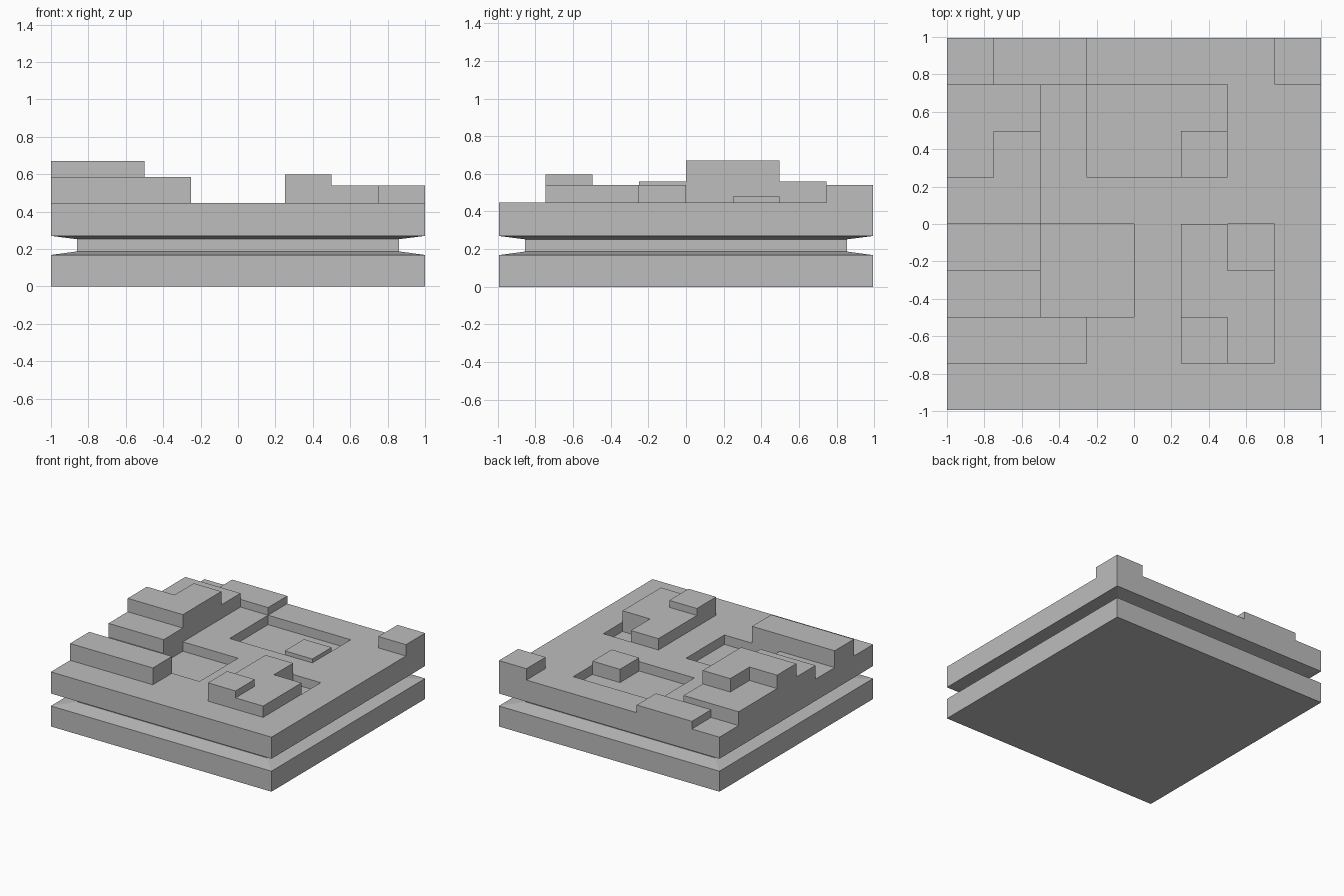
import bpy
import bmesh

if "Cube" in bpy.data.objects:
    bpy.data.objects.remove(bpy.data.objects["Cube"], do_unlink=True)

CELL = 0.25        # the deck is an 8 by 8 grid of cells
Y_SCALE = 0.995    # the plan is very slightly shallower than wide
DECK = 0.447
PIT_FLOOR = 0.37

grey = bpy.data.materials.new("plain grey")
grey.use_nodes = True
color = (0.51, 0.51, 0.51, 1)
grey.diffuse_color = color
grey.node_tree.nodes["Principled BSDF"].inputs["Base Color"].default_value = color


def finish(name, bm):
    bmesh.ops.recalc_face_normals(bm, faces=bm.faces)
    mesh = bpy.data.meshes.new(name)
    bm.to_mesh(mesh)
    bm.free()
    mesh.materials.append(grey)
    obj = bpy.data.objects.new(name, mesh)
    bpy.context.collection.objects.link(obj)


def block(name, outline, bottom, top):
    """Prism from a plan outline given in cells from the centre."""
    bm = bmesh.new()
    face = bm.faces.new([bm.verts.new((x * CELL, y * CELL * Y_SCALE, bottom))
                         for x, y in outline])
    new = bmesh.ops.extrude_face_region(bm, geom=[face], use_keep_orig=True)["geom"]
    bmesh.ops.translate(bm, vec=(0, 0, top - bottom),
                        verts=[v for v in new if isinstance(v, bmesh.types.BMVert)])
    finish(name, bm)


def rect(x0, x1, y0, y1):
    return [(x0, y0), (x1, y0), (x1, y1), (x0, y1)]


def sink(bm, x0, x1, y0, y1):
    """Push a rectangle of deck cells down to the pit floor."""
    def inside(face):
        c = face.calc_center_median() / CELL
        return x0 < c.x < x1 and y0 < c.y < y1 and face.normal.z > 0.9
    bm.normal_update()
    faces = [f for f in bm.faces if inside(f)]
    new = bmesh.ops.extrude_face_region(bm, geom=faces)["geom"]
    old = [f for f in faces if f.is_valid]
    if old:
        bmesh.ops.delete(bm, geom=old, context="FACES")
    for v in new:
        if isinstance(v, bmesh.types.BMVert):
            v.co.z = PIT_FLOOR


# Base: deck grid with its rim drawn down through a pinched waist
bm = bmesh.new()
bmesh.ops.create_grid(bm, x_segments=8, y_segments=8, size=1)
for v in bm.verts:
    v.co.y *= Y_SCALE
    v.co.z = DECK
rim = [e for e in bm.edges if e.is_boundary]
for half, z in [(1, 0.27), (0.86, 0.252), (0.86, 0.187), (1, 0.168), (1, 0)]:
    new = bmesh.ops.extrude_edge_only(bm, edges=rim)["geom"]
    ring = [v for v in new if isinstance(v, bmesh.types.BMVert)]
    rim = [e for e in new if isinstance(e, bmesh.types.BMEdge)]
    reach = max(v.co.x for v in ring)
    for v in ring:
        v.co.x *= half / reach
        v.co.y *= half / reach
        v.co.z = z
bmesh.ops.contextual_create(bm, geom=rim)
bmesh.ops.recalc_face_normals(bm, faces=bm.faces)

# Sunken pits
for area in [(-1, 2, 1, 3), (-2, 0, -2, 0), (2, 3, -1, 0)]:
    sink(bm, *area)
finish("base", bm)

# Left side stepped blocks
block("tall_block", [(-4, 0), (-2, 0), (-2, 2), (-3, 2), (-3, 1), (-4, 1)], DECK, 0.67)
block("rear_step", [(-4, 1), (-3, 1), (-3, 2), (-2, 2), (-2, 3), (-4, 3)], DECK, 0.56)
block("middle_step", rect(-4, -2, -1, 0), DECK, 0.56)
block("front_bar", rect(-4, -1, -3, -2), DECK, 0.585)

# Rear edge blocks
block("rear_plate", rect(-3, -1, 3, 4), DECK, 0.51)
block("corner_block", rect(3, 4, 3, 4), DECK, 0.54)

# Island in the large pit
block("pit_island", rect(1, 2, 1, 2), PIT_FLOOR, 0.479)

# Notched block with a raised corner
block("notched_block", [(1, -3), (3, -3), (3, -1), (2, -1), (2, 0), (1, 0)], DECK, 0.54)
block("raised_corner", rect(1, 2, -3, -2), 0.54, 0.597)
